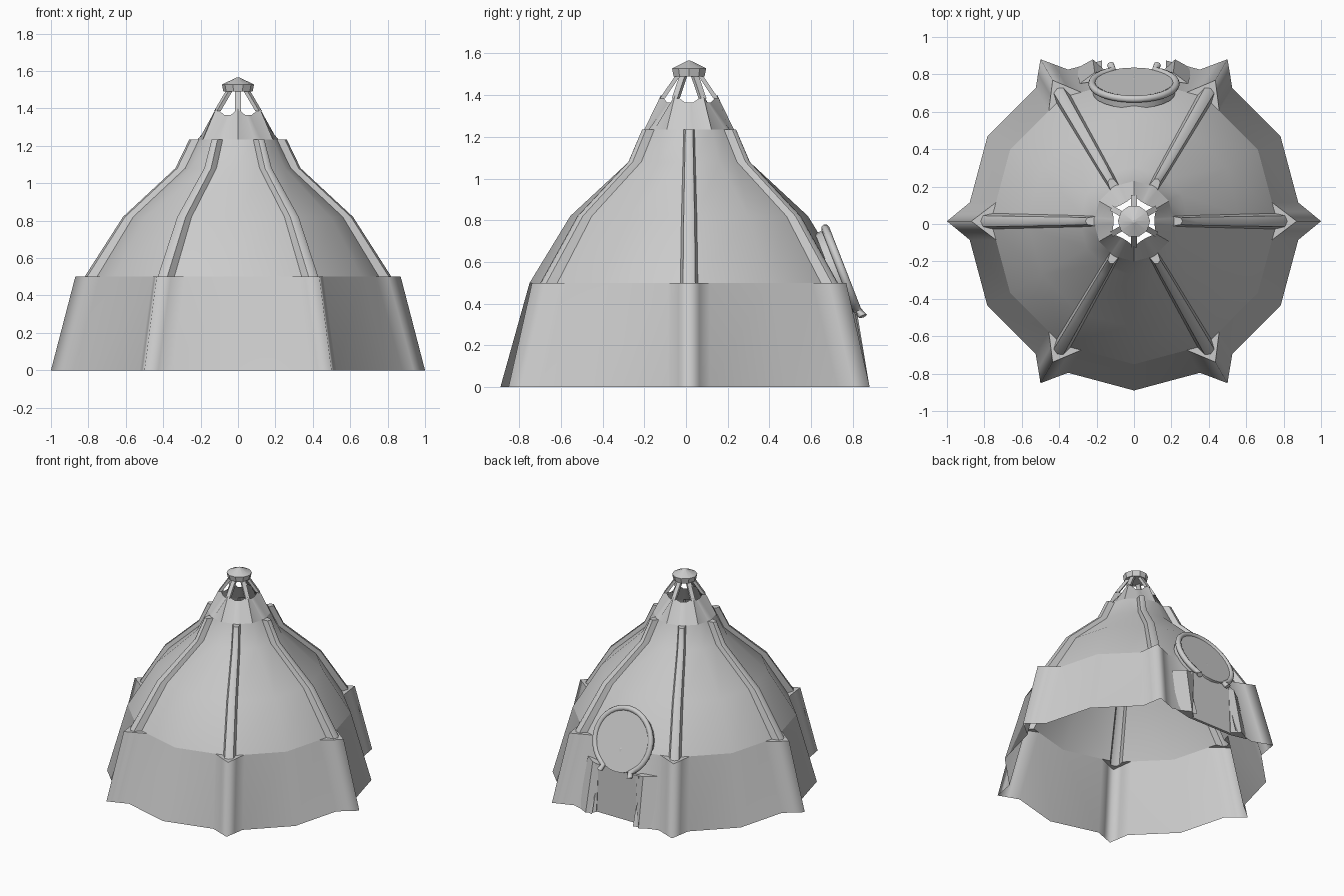
import bpy, bmesh, math
from mathutils import Vector

cube = bpy.data.objects.get("Cube")
if cube:
    bpy.data.objects.remove(cube)

CENTRE = Vector((0, 0.015, 0))
grey = bpy.data.materials.new("plain_grey")
grey.use_nodes = True
grey.diffuse_color = (0.6, 0.6, 0.6, 1)
grey.node_tree.nodes["Principled BSDF"].inputs["Base Color"].default_value = (0.6, 0.6, 0.6, 1)


def finish(bm, name, keep_smooth=(), angle=40):
    """Turn a bmesh into an object, with smooth faces and sharp creases."""
    keep = set(keep_smooth)
    bm.normal_update()
    for face in bm.faces:
        face.smooth = True
    for edge in bm.edges:
        crease = len(edge.link_faces) == 2 and edge.calc_face_angle(0) > math.radians(angle)
        edge.smooth = not crease or all(v in keep for v in edge.verts)
    mesh = bpy.data.meshes.new(name)
    bm.to_mesh(mesh)
    bm.free()
    mesh.materials.append(grey)
    obj = bpy.data.objects.new(name, mesh)
    bpy.context.collection.objects.link(obj)
    return obj


def polar(deg, radial, side=0, z=0):
    a = math.radians(deg)
    return CENTRE + Vector((radial * math.cos(a) - side * math.sin(a),
                            radial * math.sin(a) + side * math.cos(a), z))


def loft(bm, rings, cap=False):
    for low, high in zip(rings, rings[1:]):
        n = len(low)
        for i in range(n):
            j = (i + 1) % n
            bm.faces.new((low[i], low[j], high[j], high[i]))
    if cap:
        bm.faces.new(rings[0][::-1])
        bm.faces.new(rings[-1])


# Shell: twelve-sided dome with six buttresses and ribs pressed out of it
# each ring: height, dome radius, bump half width, bump tip radius, shoulder side, shoulder rise
RINGS = [
    (0.0, 0.905, 0.10, 1.0, 0.5, 0.5),
    (0.5, 0.765, 0.10, 0.87, 0.5, 0.5),
    (0.5, 0.765, 0.042, 0.82, 0.7, 0.8),
    (0.82, 0.57, 0.037, 0.615, 0.7, 0.8),
    (1.08, 0.29, 0.03, 0.335, 0.7, 0.8),
    (1.235, 0.215, 0.026, 0.26, 0.7, 0.8),
    (1.235, 0.215, 0.026, 0.215, 0.7, 0.8),
    (1.365, 0.135, 0.02, 0.11, 0.5, 0.5),
]
bm = bmesh.new()
tips, rings = [], []
for z, r, w, tip, side, rise in RINGS:
    ring = []
    peak = z > 1.3
    base = tip if peak else r - w * math.tan(math.radians(15))
    shoulder = base + (tip - base) * rise
    for k in range(6):
        d = 60 * k
        for lateral, radial in ((-w, base), (-w * side, shoulder), (0, tip),
                                (w * side, shoulder), (w, base)):
            ring.append(bm.verts.new(polar(d, radial, lateral, z)))
            if lateral == 0:
                tips.append(ring[-1])
        ring.append(bm.verts.new(polar(d + 30, r, 0, z + (0.035 if peak else 0))))
    rings.append(ring)
loft(bm, rings)

# Doorway notch at the foot of the back wall
DOOR_W, DOOR_H = 0.17, 0.35
for co, no in (((DOOR_W, 0, 0), (1, 0, 0)), ((-DOOR_W, 0, 0), (1, 0, 0)),
               ((0, 0, DOOR_H), (0, 0, 1))):
    faces = [f for f in bm.faces if f.calc_center_median().y > 0.55
             and abs(f.calc_center_median().x) < 0.4 and f.calc_center_median().z < 0.5]
    geom = set(faces)
    for f in faces:
        geom.update(f.edges, f.verts)
    bmesh.ops.bisect_plane(bm, geom=list(geom), dist=0.0001, plane_co=co, plane_no=no)
notch = [f for f in bm.faces if f.calc_center_median().y > 0.5
         and abs(f.calc_center_median().x) < DOOR_W and f.calc_center_median().z < DOOR_H]
bmesh.ops.delete(bm, geom=notch, context='FACES')
finish(bm, "dome_shell", [v for v in tips if v.is_valid])


def prism(name, foot, top, height):
    bm = bmesh.new()
    loft(bm, [[bm.verts.new((x, y, z)) for x, y in outline]
              for outline, z in ((foot, 0), (top, height))], cap=True)
    bmesh.ops.recalc_face_normals(bm, faces=bm.faces[:])
    return finish(bm, name)


# Recessed door panel and its two wedge jambs
panel = [(-0.18, 0.8), (0.18, 0.8), (0.18, 0.82), (-0.18, 0.82)]
prism("door_panel", panel, panel, 0.36)
for s, label in ((1, "left"), (-1, "right")):
    foot = [(s * 0.31, 0.83), (s * 0.22, 0.88), (s * 0.165, 0.83), (s * 0.18, 0.8)]
    top = [(s * 0.29, 0.75), (s * 0.21, 0.81), (s * 0.155, 0.82), (s * 0.17, 0.77)]
    prism(label + "_door_jamb", foot, top, 0.36)

# Round window: a tilted disc and an open ring with flared ends
hub = Vector((0, 0.745, 0.55))
up = Vector((0, -0.16, 0.41)).normalized()
out = Vector((0, 0.41, 0.16)).normalized()


def on_window(deg, radius, lift=0):
    a = math.radians(deg)
    return hub + Vector((1, 0, 0)) * radius * math.sin(a) + up * radius * math.cos(a) + out * lift


bm = bmesh.new()
loft(bm, [[bm.verts.new(on_window(-a, 0.22, lift)) for a in range(0, 360, 15)]
          for lift in (-0.05, 0.012)], cap=True)
bmesh.ops.recalc_face_normals(bm, faces=bm.faces[:])
finish(bm, "window_disc")

path = [on_window(a, 0.225, 0.005) for a in range(-150, 151, 10)]
path = [on_window(-152, 0.265, 0.02)] + path + [on_window(152, 0.265, 0.02)]
bm = bmesh.new()
tube = []
for i, p in enumerate(path):
    along = (path[min(i + 1, len(path) - 1)] - path[max(i - 1, 0)]).normalized()
    across = along.cross(out).normalized()
    tube.append([bm.verts.new(p + 0.02 * (across * math.cos(t) + out * math.sin(t)))
                 for t in (math.tau * k / 8 for k in range(8))])
loft(bm, tube, cap=True)
bmesh.ops.recalc_face_normals(bm, faces=bm.faces[:])
finish(bm, "window_ring", angle=60)

# Six slanted posts holding up the cap
for k in range(6):
    d = 60 * k + 30
    bm = bmesh.new()
    loft(bm, [[bm.verts.new(polar(d, r + dr, s, z)) for dr, s in
               ((-0.012, -0.015), (0.012, -0.015), (0.012, 0.015), (-0.012, 0.015))]
              for r, z in ((0.128, 1.385), (0.05, 1.5))], cap=True)
    finish(bm, "cap_post_%d" % (k + 1))

# Faceted cap
bm = bmesh.new()
loft(bm, [[bm.verts.new(polar(36 * i, r, 0, z)) for i in range(10)]
          for r, z in ((0.078, 1.49), (0.086, 1.528), (0.008, 1.565))], cap=True)
finish(bm, "cap", angle=20)
